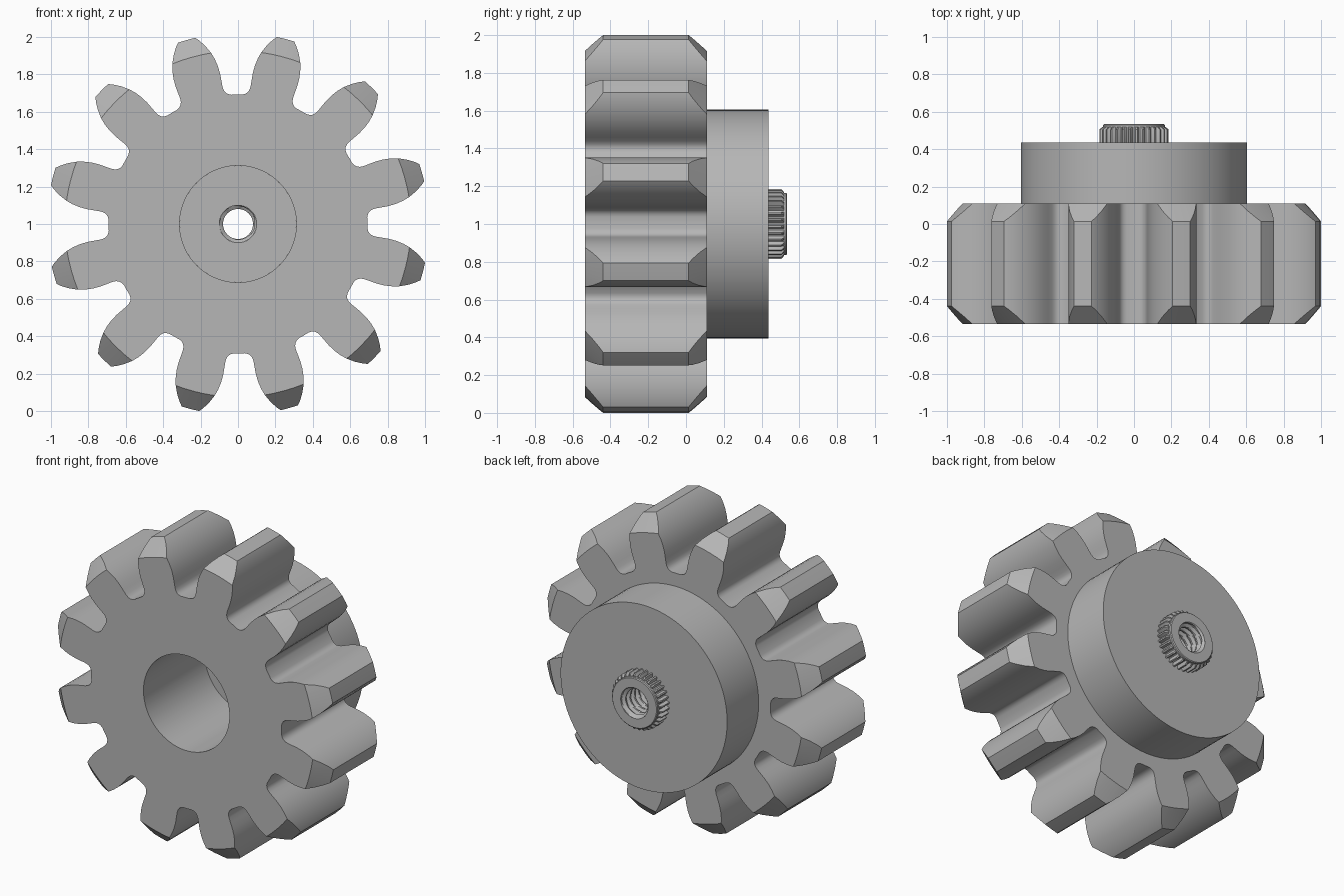
import bpy
import bmesh
from math import sin, cos, radians, pi

cube = bpy.data.objects.get("Cube")
if cube:
    bpy.data.objects.remove(cube, do_unlink=True)

steel = bpy.data.materials.new("steel_grey")
steel.use_nodes = True
GREY = (0.47, 0.47, 0.47, 1)
steel.diffuse_color = GREY
steel.node_tree.nodes["Principled BSDF"].inputs["Base Color"].default_value = GREY

FRONT, BACK, END = -0.535, 0.11, 0.535
FLOOR, HUB_BACK = 0.10, 0.437


def polar(r, a, y):
    """Point at radius r around the axle, angle clockwise from the top."""
    return (r * sin(a), y, 1 + r * cos(a))


def circle(r, y, n=96):
    return [polar(r, 2 * pi * i / n, y) for i in range(n)]


def loft(name, rings, closed=True, smooth=30):
    """Skin a list of equal rings; closed joins the last ring to the first."""
    bm = bmesh.new()
    rows = [[bm.verts.new(p) for p in ring] for ring in rings]
    n = len(rows[0])
    pairs = list(zip(rows, rows[1:]))
    if closed:
        pairs.append((rows[-1], rows[0]))
    for a, b in pairs:
        for i in range(n):
            j = (i + 1) % n
            bm.faces.new((a[i], a[j], b[j], b[i]))
    bmesh.ops.remove_doubles(bm, verts=bm.verts, dist=0.0003)
    bmesh.ops.recalc_face_normals(bm, faces=bm.faces)
    mesh = bpy.data.meshes.new(name)
    bm.to_mesh(mesh)
    bm.free()
    mesh.materials.append(steel)
    obj = bpy.data.objects.new(name, mesh)
    bpy.context.collection.objects.link(obj)
    bpy.ops.object.select_all(action="DESELECT")
    obj.select_set(True)
    bpy.context.view_layer.objects.active = obj
    bpy.ops.object.shade_smooth_by_angle(angle=radians(smooth))
    return obj


# Gear: half a tooth as (radius, degrees from the tooth centre), tip to valley
half = [(1.0212, 2.7), (1.0, 3.8), (0.965, 5.3), (0.925, 6.7), (0.89, 7.6),
        (0.85, 8.35), (0.81, 8.8), (0.77, 9.0), (0.74, 9.15), (0.72, 9.5),
        (0.706, 10.2), (0.697, 11.2), (0.692, 12.5)]
tooth = [(r, -d) for r, d in reversed(half)] + [(1.0212, 0)] + half + [(0.692, 15)]
TEETH = 12
outline = [(r, radians(360 / TEETH * (k + 0.5) - 0.6 + d))
           for k in range(TEETH) for r, d in tooth]
CHAMFER_R, BORE_R = 0.925, 0.312


def bevel(r):
    return max(0, r - CHAMFER_R)


loft("gear", [
    [polar(BORE_R, a, FRONT) for r, a in outline],
    [polar(min(r, CHAMFER_R), a, FRONT) for r, a in outline],
    [polar(r, a, FRONT + bevel(r)) for r, a in outline],
    [polar(r, a, BACK - bevel(r)) for r, a in outline],
    [polar(min(r, CHAMFER_R), a, BACK) for r, a in outline],
    [polar(BORE_R, a, BACK) for r, a in outline],
])

# Hub: floor of the bore, collar and its back face
loft("hub", [circle(r, y) for r, y in [
    (0.1, FLOOR), (BORE_R, FLOOR), (BORE_R, BACK), (0.605, BACK),
    (0.605, HUB_BACK), (0.1, HUB_BACK)]], closed=False)

# Knurled boss: ridged band and a plain end disc
RIDGES = 32


def ridge_ring(low, high, y):
    steps = (low, high, high, low)
    return [polar(steps[i % 4], 2 * pi * i / (RIDGES * 4), y)
            for i in range(RIDGES * 4)]


loft("knurled_boss", [
    ridge_ring(0.165, 0.186, HUB_BACK - 0.01),
    ridge_ring(0.165, 0.186, 0.505),
    ridge_ring(0.165, 0.17, 0.518),
    ridge_ring(0.165, 0.165, 0.518),
    ridge_ring(0.165, 0.165, END - 0.005),
    ridge_ring(0.16, 0.16, END),
    ridge_ring(0.1, 0.1, END),
], closed=False)

# Threaded hole: helical groove with a small countersink at both ends
PITCH, STEPS, SIDES = 0.045, 80, 48


def thread_radius(a, y):
    phase = (y / PITCH - a / (2 * pi)) % 1
    groove = 0.08 + 0.02 * min(1, max(0, 2.6 * (1 - abs(2 * phase - 1)) - 0.8))
    return max(groove, 0.1 - min(y - FLOOR, END - y))


rings = []
for s in range(STEPS + 1):
    y = FLOOR + (END - FLOOR) * s / STEPS
    angles = [2 * pi * i / SIDES for i in range(SIDES)]
    rings.append([polar(thread_radius(a, y), a, y) for a in angles])
hole = loft("threaded_hole", rings, closed=False)
# Open tube seen from inside: point its faces towards the axle
for poly in hole.data.polygons:
    c = poly.center
    if poly.normal.x * c.x + poly.normal.z * (c.z - 1) > 0:
        poly.flip()
hole.data.update()
